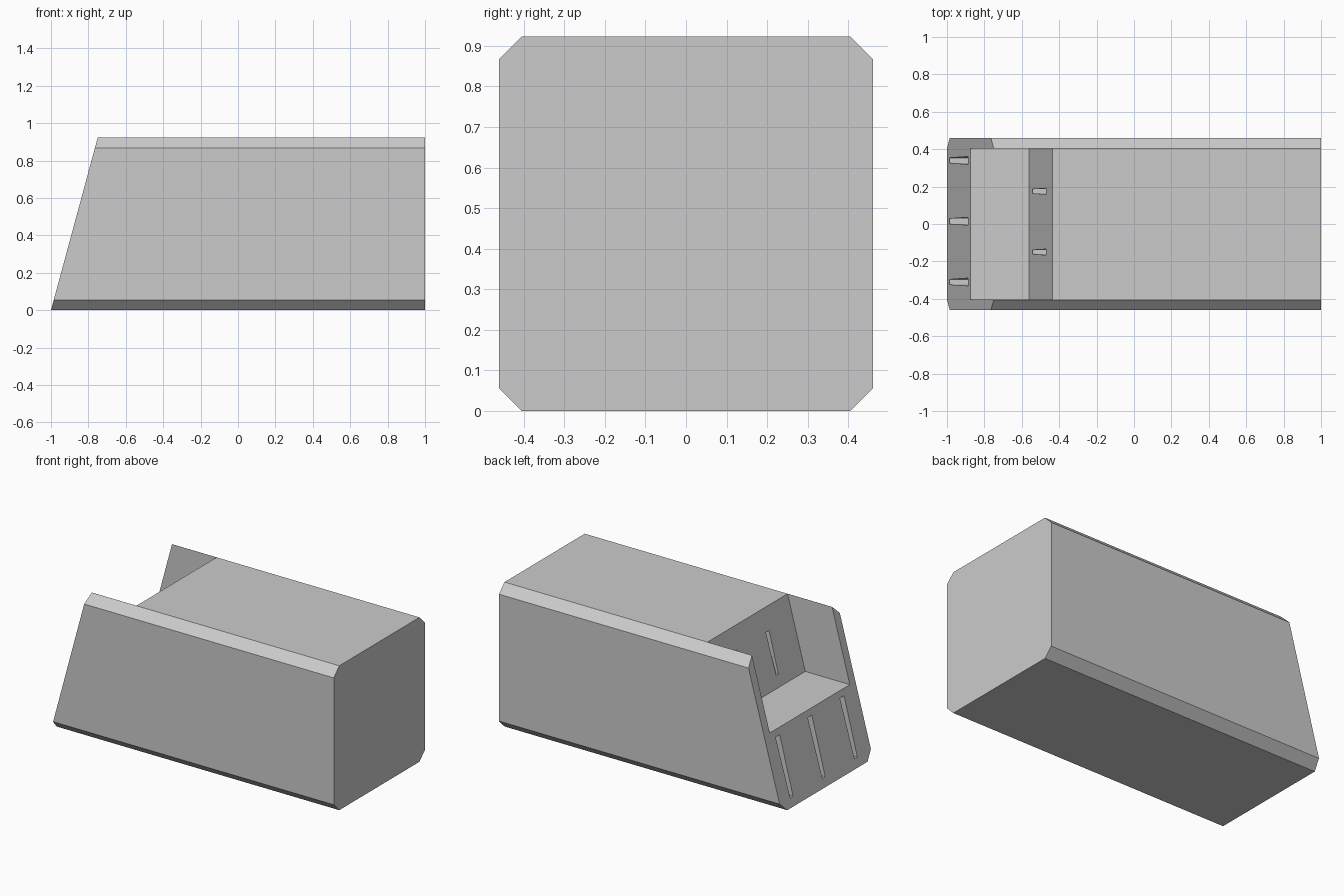
import bpy, bmesh

default = bpy.data.objects.get("Cube")
if default:
    bpy.data.objects.remove(default, do_unlink=True)

HEIGHT, HALF, BEVEL = 0.923, 0.461, 0.056
STEP_Z, STEP_DEPTH = 0.46, 0.315
SLOPE = 0.25 / HEIGHT

grey = bpy.data.materials.new("plain grey")
grey.use_nodes = True
colour = (0.6, 0.6, 0.6, 1)
grey.diffuse_color = colour
grey.node_tree.nodes["Principled BSDF"].inputs["Base Color"].default_value = colour


def sloped_x(z):
    """Position of the leaning end face at height z."""
    return -1 + SLOPE * z


def prism(name, section, near, far):
    """Join a y-z section between two x positions given as functions of z."""
    bm = bmesh.new()
    a = [bm.verts.new((near(z), y, z)) for y, z in section]
    b = [bm.verts.new((far(z), y, z)) for y, z in section]
    bm.faces.new(a)
    bm.faces.new(b)
    for i in range(len(a)):
        j = (i + 1) % len(a)
        bm.faces.new((a[i], a[j], b[j], b[i]))
    bmesh.ops.recalc_face_normals(bm, faces=bm.faces)
    mesh = bpy.data.meshes.new(name)
    bm.to_mesh(mesh)
    bm.free()
    mesh.materials.append(grey)
    obj = bpy.data.objects.new(name, mesh)
    bpy.context.collection.objects.link(obj)
    return obj


def carve(target, cutter):
    """Cut one solid out of another and discard the cutter."""
    cutter.hide_render = True
    mod = target.modifiers.new("cut", 'BOOLEAN')
    mod.operation, mod.solver, mod.object = 'DIFFERENCE', 'EXACT', cutter
    bpy.ops.object.select_all(action='DESELECT')
    bpy.context.view_layer.objects.active = target
    target.select_set(True)
    bpy.ops.object.modifier_apply(modifier=mod.name)
    bpy.data.objects.remove(cutter, do_unlink=True)


# Body: chamfered block with one leaning end
inner = HALF - BEVEL
octagon = [(-inner, 0), (inner, 0), (HALF, BEVEL), (HALF, HEIGHT - BEVEL),
           (inner, HEIGHT), (-inner, HEIGHT), (-HALF, HEIGHT - BEVEL), (-HALF, BEVEL)]
body = prism("body", octagon, sloped_x, lambda z: 1)

# Step between the two side cheeks
w = inner - 0.0006
notch = [(-w, STEP_Z), (w, STEP_Z), (w, HEIGHT + 0.1), (-w, HEIGHT + 0.1)]
carve(body, prism("step_cutter", notch, lambda z: sloped_x(z) - 0.2,
                  lambda z: sloped_x(z) + STEP_DEPTH))

# Narrow tapered slots in the lower face and the riser
rows = [((0.34, 0.015, -0.31), 0.055, 0.42, 0.014, 0.021, 0),
        ((0.175, -0.15), 0.53, 0.79, 0.011, 0.016, STEP_DEPTH)]
for centres, low, high, narrow, wide, offset in rows:
    for y in centres:
        slot = [(y - narrow, low), (y + narrow, low), (y + wide, high), (y - wide, high)]
        carve(body, prism("slot_cutter", slot, lambda z: sloped_x(z) + offset - 0.05,
                          lambda z: sloped_x(z) + offset + 0.11))
